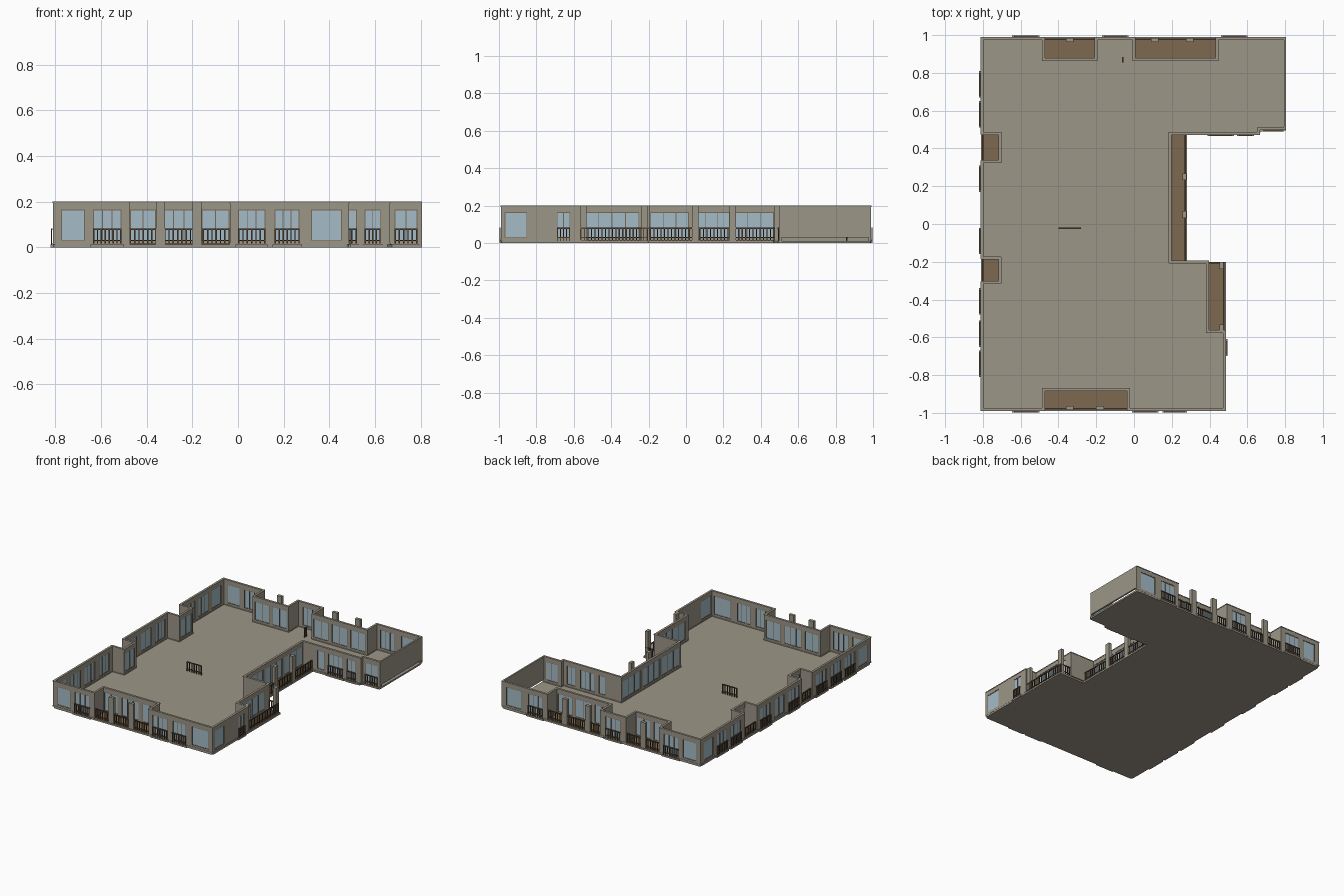
import bpy, bmesh, math
from mathutils import Vector

if "Cube" in bpy.data.objects:
    bpy.data.objects.remove(bpy.data.objects["Cube"])

FLOOR, SILL, HEAD, TOP, RAIL = 0.012, 0.03, 0.165, 0.2, 0.082
T = 0.012  # wall thickness


def material(name, rgb):
    m = bpy.data.materials.new(name)
    m.diffuse_color = (*rgb, 1)
    m.use_nodes = True
    m.node_tree.nodes["Principled BSDF"].inputs["Base Color"].default_value = m.diffuse_color
    return m


STONE = material("stone", (0.335, 0.305, 0.245))
WOOD = material("balcony wood", (0.205, 0.141, 0.078))
GLASS = material("window glass", (0.376, 0.503, 0.578))
FRAME = material("frame brown", (0.19, 0.14, 0.085))
DARK = material("railing brown", (0.10, 0.065, 0.035))

parts = {}


def part(name, mat):
    """Collect boxes of one kind in a single mesh."""
    if name not in parts:
        parts[name] = (bmesh.new(), mat)
    return parts[name][0]


def box(bm, x0, x1, y0, y1, z0, z1):
    v = [bm.verts.new((x, y, z)) for z in (z0, z1)
         for x, y in ((x0, y0), (x1, y0), (x1, y1), (x0, y1))]
    for f in ((3, 2, 1, 0), (4, 5, 6, 7), (0, 1, 5, 4),
              (1, 2, 6, 5), (2, 3, 7, 6), (3, 0, 4, 7)):
        bm.faces.new([v[i] for i in f])


def run(bm, axis, line, a, b, z0, z1, thick, off=0.0):
    """Box along x or y, centred on a line of the plan."""
    lo, hi = line + off - thick / 2, line + off + thick / 2
    if axis == 'x':
        box(bm, a, b, lo, hi, z0, z1)
    else:
        box(bm, lo, hi, a, b, z0, z1)


def railing(axis, line, a, b, z0=0.028):
    bm = part("railings", DARK)
    run(bm, axis, line, a, b, RAIL - 0.006, RAIL, 0.007)
    run(bm, axis, line, a, b, z0, z0 + 0.004, 0.005)
    n = max(2, round((b - a) / 0.019))
    for i in range(n + 1):
        c = a + 0.003 + (b - a - 0.006) * i / n
        run(bm, axis, line, c - 0.003, c + 0.003, FLOOR, RAIL, 0.005)


def wall(axis, line, a, b, out=1, windows=(), base=FLOOR):
    """Wall with openings; each window is (start, end, panes, has railing)."""
    bm = part("walls", STONE)
    a, b = a - T / 2, b + T / 2
    pos = a
    for w0, w1, panes, rail in sorted(windows):
        run(bm, axis, line, pos, w0, base, TOP, T)
        run(bm, axis, line, w0, w1, base, SILL, T)
        run(bm, axis, line, w0, w1, HEAD, TOP, T)
        run(part("glazing", GLASS), axis, line, w0, w1, SILL, HEAD, 0.004)
        fr = part("window_frames", FRAME)
        for i in range(panes + 1):
            c = w0 + 0.002 + (w1 - w0 - 0.004) * i / panes
            run(fr, axis, line, c - 0.002, c + 0.002, SILL, HEAD, 0.009)
        for z in (SILL, HEAD - 0.003):
            run(fr, axis, line, w0, w1, z, z + 0.003, 0.009)
        if rail:  # shallow french balcony
            railing(axis, line + out * 0.011, w0, w1)
            run(part("ledges", STONE), axis, line, w0 - 0.01, w1 + 0.01,
                0, FLOOR, 0.012, out * 0.009)
        pos = w1
    run(bm, axis, line, pos, b, base, TOP, T)
    if base == FLOOR:  # slim cornice and plinth
        trim = part("wall_trim", STONE)
        run(trim, axis, line, a, b, TOP - 0.006, TOP, T + 0.004)
        run(trim, axis, line, a, b, FLOOR, FLOOR + 0.006, T + 0.004)


# Floor slab with softened corners
outline = [(-.81, -.99), (.487, -.99), (.487, -.2), (.28, -.2), (.28, .47), (.655, .47),
           (.68, .495), (.805, .495), (.805, .99), (-.81, .99)]
bm = part("floor_slab", STONE)
face = bm.faces.new([bm.verts.new((x, y, FLOOR)) for x, y in outline])
ext = bmesh.ops.extrude_face_region(bm, geom=[face])
bmesh.ops.translate(bm, vec=(0, 0, -FLOOR),
                    verts=[g for g in ext["geom"] if isinstance(g, bmesh.types.BMVert)])
edges = [e for e in bm.edges if abs(e.verts[0].co.z - e.verts[1].co.z) > .005
         and (e.verts[0].co.y < -.9 or e.verts[0].co.y > .9)]
bmesh.ops.bevel(bm, geom=edges, offset=0.018, segments=3, affect='EDGES', profile=0.5)

# Front walls and recess
wall('x', -.983, -.805, -.48, -1, [(-.775, -.67, 1, 0), (-.635, -.51, 3, 1)])
wall('x', -.875, -.48, -.03, -1, [(-.472, -.36, 2, 0), (-.33, -.19, 3, 0), (-.16, -.038, 2, 0)])
wall('x', -.983, -.03, .48, -1, [(0, .12, 3, 1), (.16, .27, 3, 1), (.32, .455, 1, 0)])
# Right walls
wall('y', .48, -.983, -.57, 1, [(-.97, -.85, 1, 0), (-.69, -.62, 2, 1)])
wall('x', -.57, .39, .48)
wall('y', .39, -.57, -.2, 1, [(-.54, -.25, 4, 0)])
wall('x', -.2, .19, .39)
wall('y', .19, -.2, .48, 1, [(-.19, .015, 3, 0), (.04, .235, 3, 0), (.26, .47, 3, 0)])
wall('x', .48, .19, .66, -1, [(.31, .37, 1, 0), (.40, .52, 3, 1), (.555, .625, 2, 1)])
wall('y', .66, .48, .505)
wall('x', .505, .66, .8, -1, [(.685, .785, 2, 1)])
wall('y', .8, .505, .983, base=SILL)
# Back walls and recesses
wall('x', .983, .44, .8, 1, [(.47, .59, 3, 1), (.64, .77, 1, 0)])
wall('x', .87, 0, .44, 1, [(.01, .13, 2, 0), (.155, .285, 2, 0), (.31, .43, 2, 0)])
wall('x', .983, -.2, 0, 1, [(-.16, -.04, 3, 1)])
wall('x', .87, -.48, -.2, 1, [(-.47, -.35, 2, 0), (-.33, -.21, 2, 0)])
wall('x', .983, -.805, -.48, 1, [(-.775, -.67, 1, 0), (-.635, -.51, 3, 1)])
# Left walls and recesses
wall('y', -.805, .48, .983, -1, [(.52, .64, 3, 1), (.68, .80, 3, 1), (.84, .95, 1, 0)])
wall('y', -.71, .33, .48, -1, [(.34, .47, 2, 0)])
wall('y', -.805, -.18, .33, -1, [(-.15, -.03, 3, 1), (.015, .135, 2, 0), (.18, .30, 3, 1)])
wall('y', -.71, -.31, -.18, -1, [(-.30, -.19, 2, 0)])
wall('y', -.805, -.983, -.31, -1,
     [(-.95, -.84, 1, 0), (-.80, -.68, 3, 1), (-.64, -.52, 3, 1), (-.47, -.35, 3, 1)])
# Recess side walls
for x in (-.48, -.03):
    wall('y', x, -.983, -.875)
for x in (-.48, -.2, 0, .44):
    wall('y', x, .87, .983)
for y in (-.31, -.18, .33, .48):
    wall('x', y, -.805, -.71)

# Balcony decks: x0, x1, y0, y1
for d in ((-.474, -.036, -.982, -.881), (-.474, -.206, .876, .982), (.006, .434, .876, .982),
          (.196, .276, -.206, .474), (.396, .48, -.564, -.205),
          (-.803, -.716, .336, .474), (-.803, -.716, -.304, -.186)):
    box(part("balcony_decks", WOOD), *d, FLOOR, FLOOR + .004)

# Balcony railings
for axis, line, a, b in (('x', -.978, -.474, -.036), ('x', .978, -.474, -.206),
                         ('x', .978, .006, .434), ('y', .271, -.194, .474),
                         ('y', .475, -.564, -.205), ('x', -.205, .396, .475),
                         ('y', -.8, .336, .474), ('y', -.8, -.304, -.186)):
    railing(axis, line, a, b)

# Balcony columns
for x, y in ((-.34, -.975), (-.18, -.975), (-.34, .975), (.11, .975), (.295, .975),
             (.268, .25), (.268, .05), (.463, -.22), (.463, -.55)):
    wx, wy = (.02, .011) if abs(y) > .9 else (.011, .018)
    box(part("columns", STONE), x - wx, x + wx, y - wy, y + wy, 0, TOP)

# Loose rail pieces standing inside
railing('x', -.022, -.4, -.28)
railing('y', -.06, .855, .885)

for name, (bm, mat) in parts.items():
    bmesh.ops.recalc_face_normals(bm, faces=bm.faces[:])
    me = bpy.data.meshes.new(name)
    bm.to_mesh(me)
    bm.free()
    me.materials.append(mat)
    bpy.context.collection.objects.link(bpy.data.objects.new(name, me))
